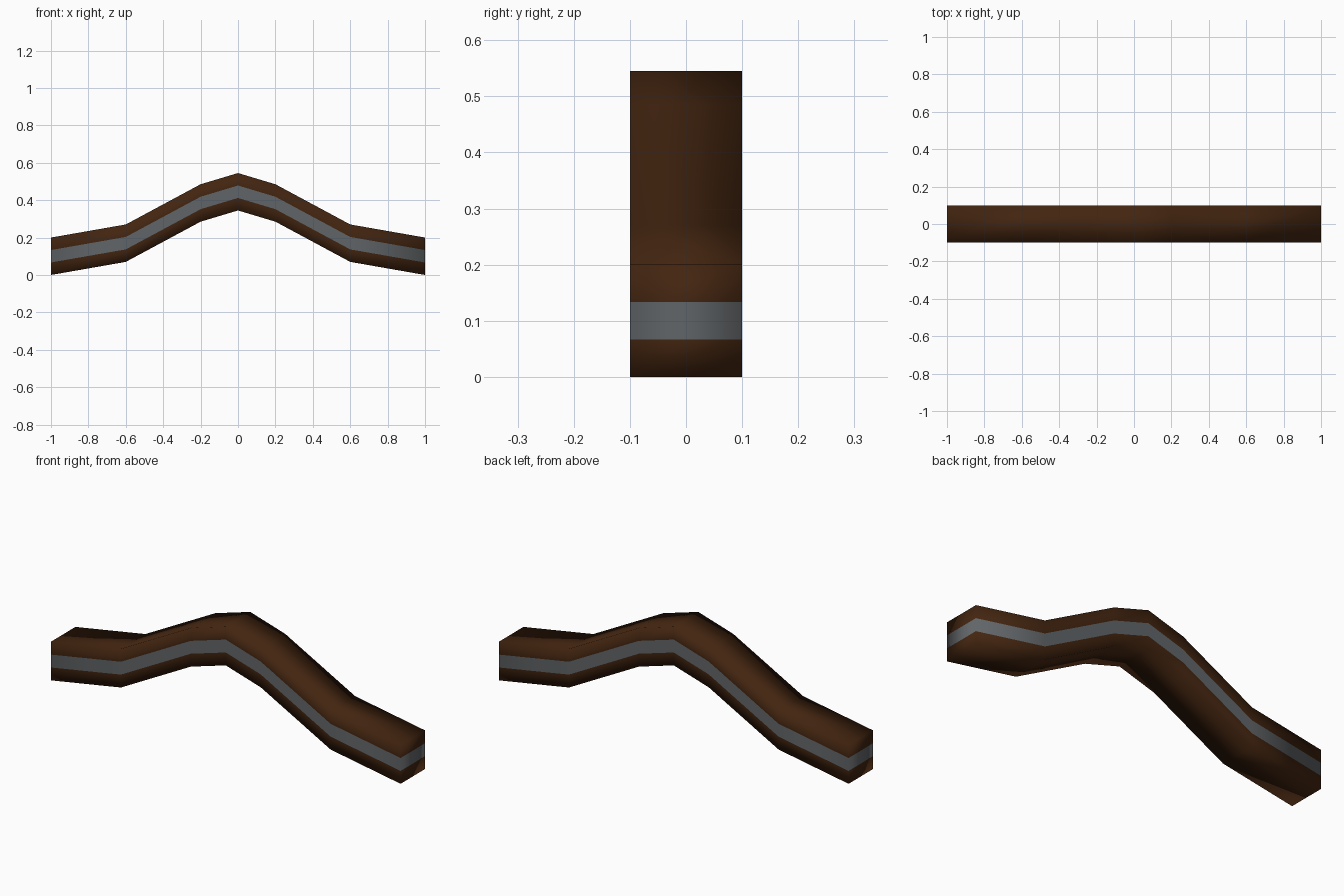
import bpy
import bmesh

cube = bpy.data.objects.get("Cube")
if cube:
    bpy.data.objects.remove(cube, do_unlink=True)


def make_material(name, rgb):
    mat = bpy.data.materials.new(name)
    mat.use_nodes = True
    mat.diffuse_color = (*rgb, 1)
    mat.node_tree.nodes["Principled BSDF"].inputs["Base Color"].default_value = (*rgb, 1)
    return mat


wood = make_material("dark brown wood", (0.055, 0.018, 0.005))
metal = make_material("grey metal", (0.12, 0.13, 0.138))

# Underside line of one half, mirrored to make the full bow
half = [(0.2, 0.285), (0.6, 0.07), (1.0, 0.0)]
path = [(-x, z) for x, z in reversed(half)] + [(0, 0.345)] + half
HEIGHT, DEPTH, LAYERS = 0.2, 0.1, 3

# Sweep a square section, split into three layers, along the path
bm = bmesh.new()
rings = []
for x, z in path:
    heights = [z + HEIGHT * i / LAYERS for i in range(LAYERS + 1)]
    section = [(x, -DEPTH, h) for h in heights]
    section += [(x, DEPTH, h) for h in reversed(heights)]
    rings.append([bm.verts.new(co) for co in section])

count = len(rings[0])
for a, b in zip(rings, rings[1:]):
    for i in range(count):
        j = (i + 1) % count
        face = bm.faces.new((a[i], b[i], b[j], a[j]))
        # The middle layer on front and back is the metal band
        face.material_index = int(i in (1, count - 3))

# End caps, with the band carried around
for ring in (rings[0], rings[-1]):
    for i in range(LAYERS):
        face = bm.faces.new((ring[i], ring[i + 1], ring[-2 - i], ring[-1 - i]))
        face.material_index = int(i == 1)

bmesh.ops.recalc_face_normals(bm, faces=bm.faces)
for face in bm.faces:
    face.smooth = True

mesh = bpy.data.meshes.new("bow_limb")
bm.to_mesh(mesh)
bm.free()
mesh.materials.append(wood)
mesh.materials.append(metal)
bow = bpy.data.objects.new("bow_limb", mesh)
bpy.context.collection.objects.link(bow)
